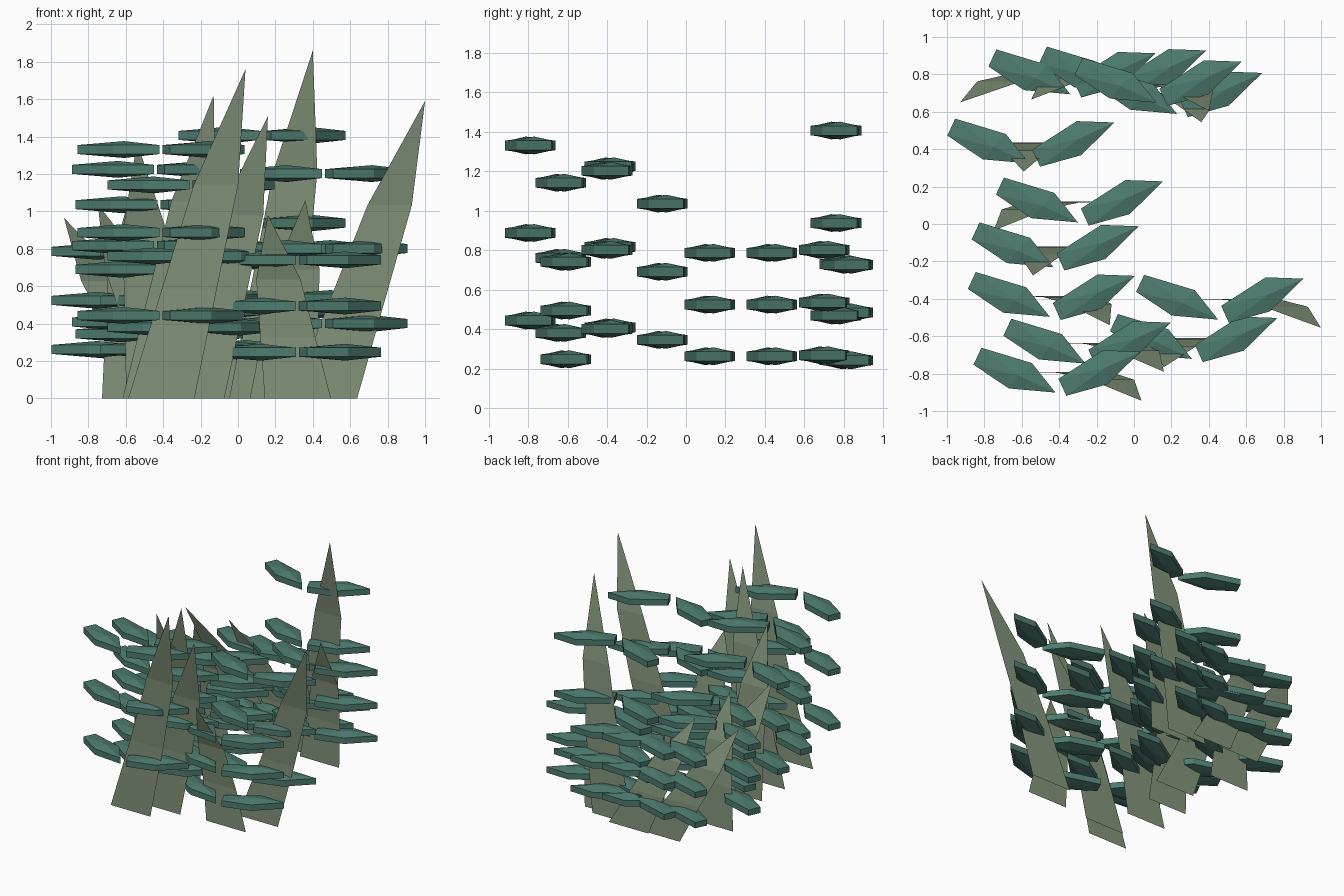
import bpy, bmesh
from math import radians
from mathutils import Matrix, Vector

if "Cube" in bpy.data.objects:
    bpy.data.objects.remove(bpy.data.objects["Cube"])


def material(name, rgb):
    m = bpy.data.materials.new(name)
    m.diffuse_color = (*rgb, 1)
    m.use_nodes = True
    m.node_tree.nodes["Principled BSDF"].inputs["Base Color"].default_value = m.diffuse_color
    return m


def finish(bm, name, mat):
    bmesh.ops.recalc_face_normals(bm, faces=bm.faces)
    me = bpy.data.meshes.new(name)
    bm.to_mesh(me)
    bm.free()
    me.materials.append(mat)
    ob = bpy.data.objects.new(name, me)
    bpy.context.collection.objects.link(ob)


LEAF = material("leaf_green", (0.075, 0.20, 0.16))
BLADE = material("blade_green", (0.23, 0.30, 0.20))

# Leaf outline, base at the origin and tip along +x
OUTLINE = [(0, 0.05), (0, -0.05), (0.225, -0.085), (0.46, 0), (0.28, 0.09)]
EDGE, CROWN = 0.024, 0.045


def add_leaf(bm, base, angle):
    """Thick leaf: upright rim with a shallow raised crown on both sides."""
    m = Matrix.Translation(base) @ Matrix.Rotation(radians(angle), 4, 'Z')
    rims = []
    for s in (1, -1):
        rim = [bm.verts.new(m @ Vector((x, y, s * EDGE))) for x, y in OUTLINE]
        mid = bm.verts.new(m @ Vector((0.25, 0, s * CROWN)))
        for i in range(5):
            bm.faces.new((rim[i], rim[(i + 1) % 5], mid))
        rims.append(rim)
    top, bot = rims
    for i in range(5):
        j = (i + 1) % 5
        bm.faces.new((top[i], top[j], bot[j], bot[i]))


def add_blade(bm, cx, cy, height, tip_x):
    """Flat tapering blade leaning sideways and curling forward."""
    rows = []
    for t in (0, 0.33, 0.65):
        x = cx + (tip_x - cx) * t
        half = 0.177 - 0.09 * t
        y = cy - 0.155 * t ** 3
        rows.append([bm.verts.new((x + s * half, y, height * t)) for s in (-1, 1)])
    for a, b in zip(rows, rows[1:]):
        bm.faces.new((a[0], a[1], b[1], b[0]))
    tip = bm.verts.new((tip_x, cy - 0.155, height))
    bm.faces.new((rows[-1][0], rows[-1][1], tip))


# Plants: centre x, centre y, height, tip x
PLANTS = [
    (-0.41, -0.79, 1.76, 0.04), (-0.25, -0.635, 1.51, 0.16),
    (0.32, -0.61, 0.98, 0.16), (0.46, -0.40, 1.59, 1.00),
    (-0.44, -0.385, 1.62, -0.13), (-0.42, -0.12, 1.37, -0.54),
    (-0.29, 0.12, 1.04, -0.75), (-0.55, 0.435, 1.04, -0.59),
    (-0.33, 0.805, 0.965, -0.93), (-0.06, 0.82, 0.96, -0.55),
    (0.13, 0.76, 1.86, 0.40), (0.24, 0.70, 1.06, 0.36),
]

for n, (cx, cy, h, tip_x) in enumerate(PLANTS, 1):
    bm = bmesh.new()
    add_blade(bm, cx, cy, h, tip_x)
    finish(bm, f"blade_{n}", BLADE)
    # Three tiers with a pair of leaves each
    bm = bmesh.new()
    for k in (0.252, 0.504, 0.756):
        add_leaf(bm, (cx - 0.427, cy + 0.083, h * k), -25)
        add_leaf(bm, (cx + 0.027, cy - 0.083, h * k), 24.5)
    finish(bm, f"leaves_{n}", LEAF)
